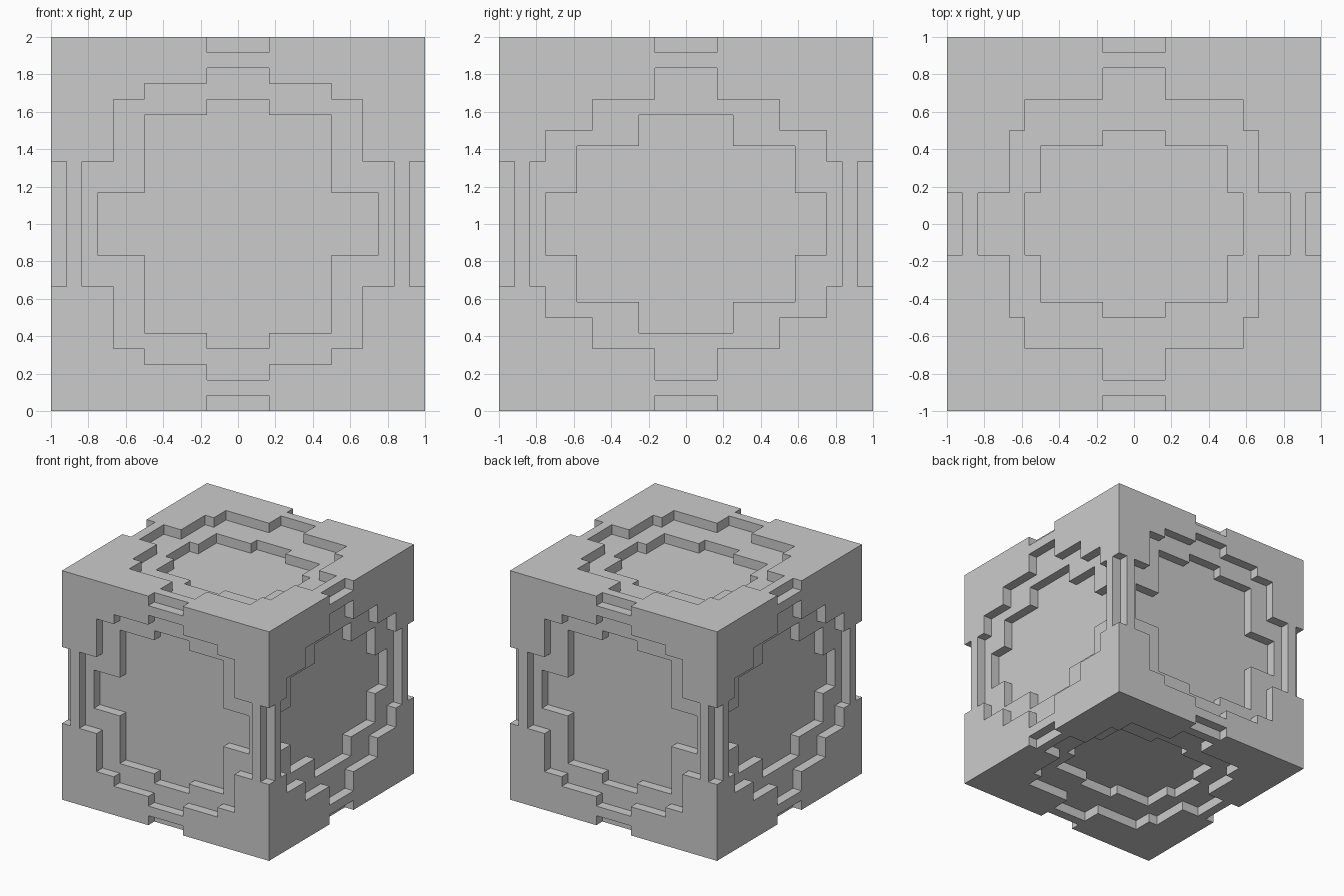
import bpy
import bmesh
from mathutils import Vector

U = 1 / 12  # carving grid: the cube is 24 steps wide

old = bpy.data.objects.get("Cube")
if old:
    bpy.data.objects.remove(old)

grey = bpy.data.materials.new("plain grey")
grey.use_nodes = True
colour = (0.6, 0.6, 0.6, 1)
grey.diffuse_color = colour
grey.node_tree.nodes["Principled BSDF"].inputs["Base Color"].default_value = colour


def make_object(name, bm):
    bmesh.ops.recalc_face_normals(bm, faces=bm.faces)
    mesh = bpy.data.meshes.new(name)
    bm.to_mesh(mesh)
    bm.free()
    mesh.materials.append(grey)
    obj = bpy.data.objects.new(name, mesh)
    bpy.context.collection.objects.link(obj)
    return obj


def add_box(bm, centre, size):
    verts = bmesh.ops.create_cube(bm, size=1)["verts"]
    for v in verts:
        v.co = Vector([c + s * k for c, s, k in zip(centre, size, v.co)]) * U


def outline(steps):
    """Full stepped outline from (half width, upper height) pairs of one quarter."""
    quarter, low = [], 0
    for width, high in steps:
        quarter += [(width, low), (width, high)]
        low = high
    quarter = quarter[1:]
    left = [(-a, b) for a, b in reversed(quarter)]
    upper = quarter + left
    return upper + [(-a, -b) for a, b in upper]


def recess_cutter(name, axes, steps, depth):
    """A pair of stepped prisms sinking into two opposite sides of the cube."""
    a, b, normal = axes
    bm = bmesh.new()
    for side in (-1, 1):
        ring = []
        for p, q in outline(steps):
            co = Vector()
            co[a], co[b], co[normal] = p * U, q * U, side * (12 - depth) * U
            ring.append(bm.verts.new(co))
        face = bm.faces.new(ring)
        new = bmesh.ops.extrude_face_region(bm, geom=[face])["geom"]
        for v in new:
            if isinstance(v, bmesh.types.BMVert):
                v.co[normal] = side * 14 * U
    return make_object(name, bm)


# Solid block
bm = bmesh.new()
add_box(bm, (0, 0, 0), (24, 24, 24))
block = make_object("carved_block", bm)

# Stepped recesses: outer shelf, then the deeper floor
X, Y, Z = range(3)
recesses = {
    "front_back": ((X, Z, Y), [(10, 4), (8, 8), (6, 9), (2, 10)], [(9, 2), (6, 7), (2, 8)]),
    "left_right": ((Y, Z, X), [(10, 4), (9, 6), (6, 8), (2, 10)], [(9, 2), (7, 5), (3, 7)]),
    "top_bottom": ((X, Y, Z), [(10, 2), (8, 6), (7, 8), (2, 10)], [(7, 2), (6, 5), (2, 6)]),
}
cutters = []
for name, (axes, shelf, floor) in recesses.items():
    cutters.append(recess_cutter(name + "_shelf_cutter", axes, shelf, 1))
    cutters.append(recess_cutter(name + "_floor_cutter", axes, floor, 2))

# Square notches in the middle of all twelve edges
bm = bmesh.new()
for axis, length in ((X, 4), (Y, 4), (Z, 8)):
    for s in (-1, 1):
        for t in (-1, 1):
            centre, size = [s * 12, s * 12, t * 12], [2, 2, 2]
            centre[(axis + 1) % 3], centre[(axis + 2) % 3] = s * 12, t * 12
            centre[axis], size[axis] = 0, length
            add_box(bm, centre, size)
cutters.append(make_object("edge_notch_cutter", bm))

# Carve
bpy.context.view_layer.objects.active = block
for cutter in cutters:
    mod = block.modifiers.new(cutter.name, "BOOLEAN")
    mod.operation = "DIFFERENCE"
    mod.solver = "EXACT"
    mod.object = cutter
    bpy.ops.object.modifier_apply(modifier=mod.name)
for cutter in cutters:
    bpy.data.objects.remove(cutter)

block.location.z = 1
